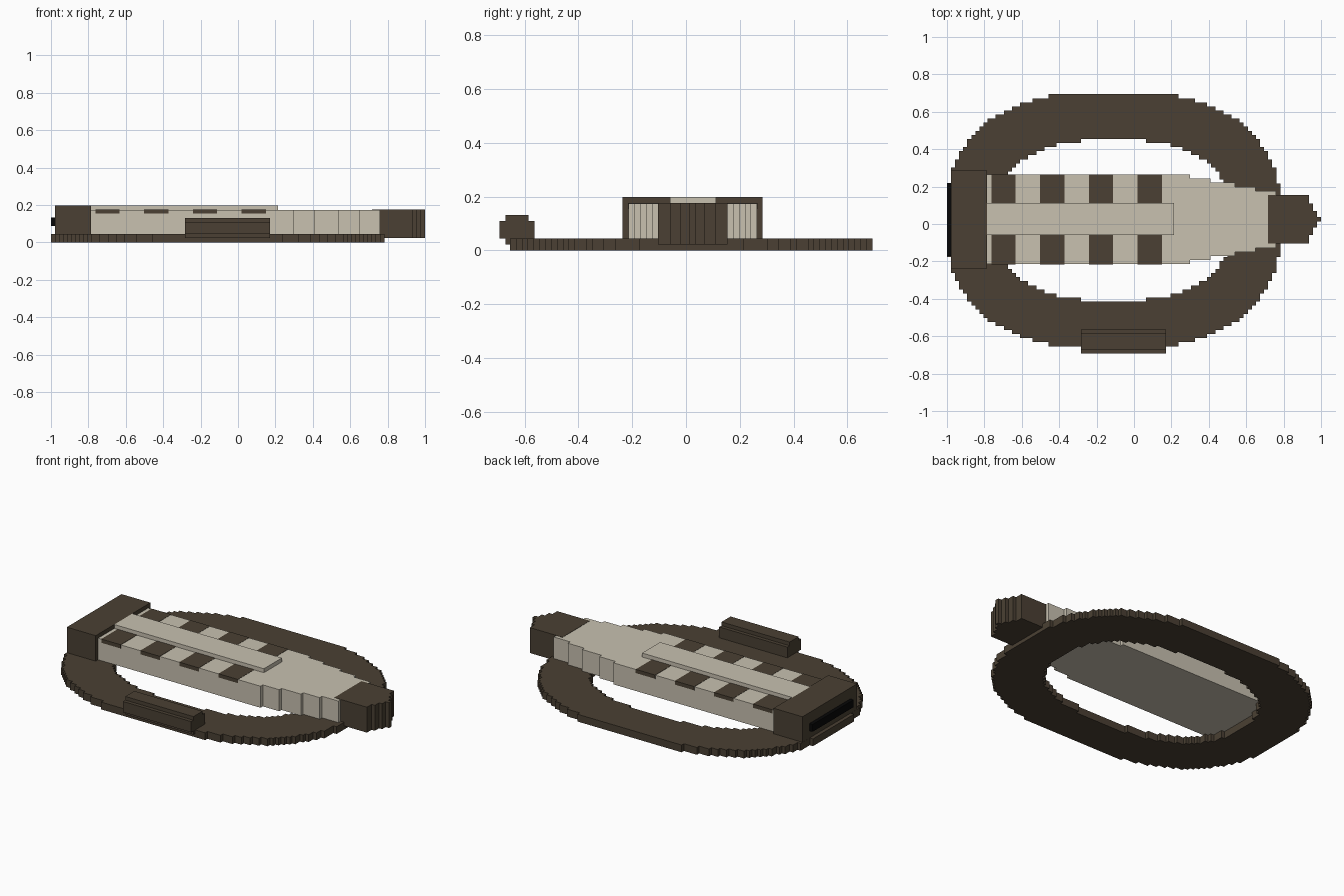
import bpy, bmesh, math

if "Cube" in bpy.data.objects:
    bpy.data.objects.remove(bpy.data.objects["Cube"])


def material(name, rgb):
    m = bpy.data.materials.new(name)
    m.diffuse_color = (*rgb, 1)
    m.use_nodes = True
    m.node_tree.nodes["Principled BSDF"].inputs["Base Color"].default_value = m.diffuse_color
    return m


DARK = material("dark brown", (0.069, 0.051, 0.033))
CREAM = material("cream", (0.578, 0.533, 0.434))
BLACK = material("black", (0.002, 0.002, 0.002))


def finish(bm, name, mat):
    bmesh.ops.recalc_face_normals(bm, faces=bm.faces[:])
    me = bpy.data.meshes.new(name)
    bm.to_mesh(me)
    bm.free()
    me.materials.append(mat)
    ob = bpy.data.objects.new(name, me)
    bpy.context.collection.objects.link(ob)
    return ob


def extrude_up(bm, faces, h):
    res = bmesh.ops.extrude_face_region(bm, geom=faces)
    top = [g for g in res["geom"] if isinstance(g, bmesh.types.BMVert)]
    bmesh.ops.translate(bm, verts=top, vec=(0, 0, h))


def prism(name, mat, outline, z0, z1):
    bm = bmesh.new()
    f = bm.faces.new([bm.verts.new((x, y, z0)) for x, y in outline])
    extrude_up(bm, [f], z1 - z0)
    return finish(bm, name, mat)


def box(name, mat, x0, x1, y0, y1, z0, z1):
    return prism(name, mat, [(x0, y0), (x1, y0), (x1, y1), (x0, y1)], z0, z1)


def stepped(name, mat, x0, steps, cy, z0, z1):
    """Symmetric plan outline from (end x, half width) steps."""
    half, x = [], x0
    for x1, w in steps:
        half += [(x, w), (x1, w)]
        x = x1
    pts = [(px, cy + w) for px, w in half] + [(px, cy - w) for px, w in reversed(half)]
    return prism(name, mat, pts, z0, z1)


# Oval base ring with stepped edge, cut from a grid of small cells
C = 2 / 92
CX, CY, NX, NY = -0.109, 0.02, 41, 31


def inside(x, y, a, b):
    return abs(x / a) ** 2.5 + abs(y / b) ** 2.5 <= 1


bm = bmesh.new()
verts = {}


def grid_vert(i, j):
    if (i, j) not in verts:
        verts[i, j] = bm.verts.new((CX + i * C, CY + j * C, 0))
    return verts[i, j]


for i in range(-NX, NX):
    for j in range(-NY, NY):
        x, y = (i + 0.5) * C, (j + 0.5) * C
        if inside(x, y, 0.895, 0.688) and not inside(x, y, 0.63, 0.43):
            bm.faces.new([grid_vert(i, j), grid_vert(i + 1, j),
                          grid_vert(i + 1, j + 1), grid_vert(i, j + 1)])
extrude_up(bm, bm.faces[:], 0.044)
finish(bm, "base_ring", DARK)

# Hull narrowing in steps, and the dark pointed bow
HY = 0.025
stepped("hull", CREAM, -0.80,
        [(0.30, 0.239), (0.41, 0.217), (0.54, 0.196), (0.65, 0.174), (0.76, 0.152)],
        HY, 0.044, 0.174)
stepped("bow", DARK, 0.717,
        [(0.935, 0.13), (0.957, 0.085), (0.978, 0.045), (1.0, 0.012)],
        HY, 0.022, 0.1755)

# Stern block and exhaust slot
box("stern_block", DARK, -0.978, -0.785, -0.237, 0.285, 0.044, 0.198)
box("exhaust_slot", BLACK, -1.0, -0.97, -0.172, 0.22, 0.088, 0.132)

# Deck stripes and raised spine
for k in range(4):
    x = -0.763 + 0.261 * k
    box(f"deck_stripe_{k + 1}", DARK, x, x + 0.13, HY - 0.2405, HY + 0.2405, 0.153, 0.1755)
box("deck_spine", CREAM, -0.79, 0.215, -0.06, 0.112, 0.17, 0.198)

# Side pod with stepped octagonal section
prof = [(0.043, 0.022), (0.043, 0.044), (0.065, 0.044), (0.065, 0.109), (0.043, 0.109), (0.043, 0.131)]
sec = [(w, z) for w, z in prof] + [(-w, z) for w, z in reversed(prof)]
bm = bmesh.new()
f = bm.faces.new([bm.verts.new((-0.283, -0.628 + w, z)) for w, z in sec])
res = bmesh.ops.extrude_face_region(bm, geom=[f])
bmesh.ops.translate(bm, vec=(0.455, 0, 0),
                    verts=[g for g in res["geom"] if isinstance(g, bmesh.types.BMVert)])
finish(bm, "side_pod", DARK)
